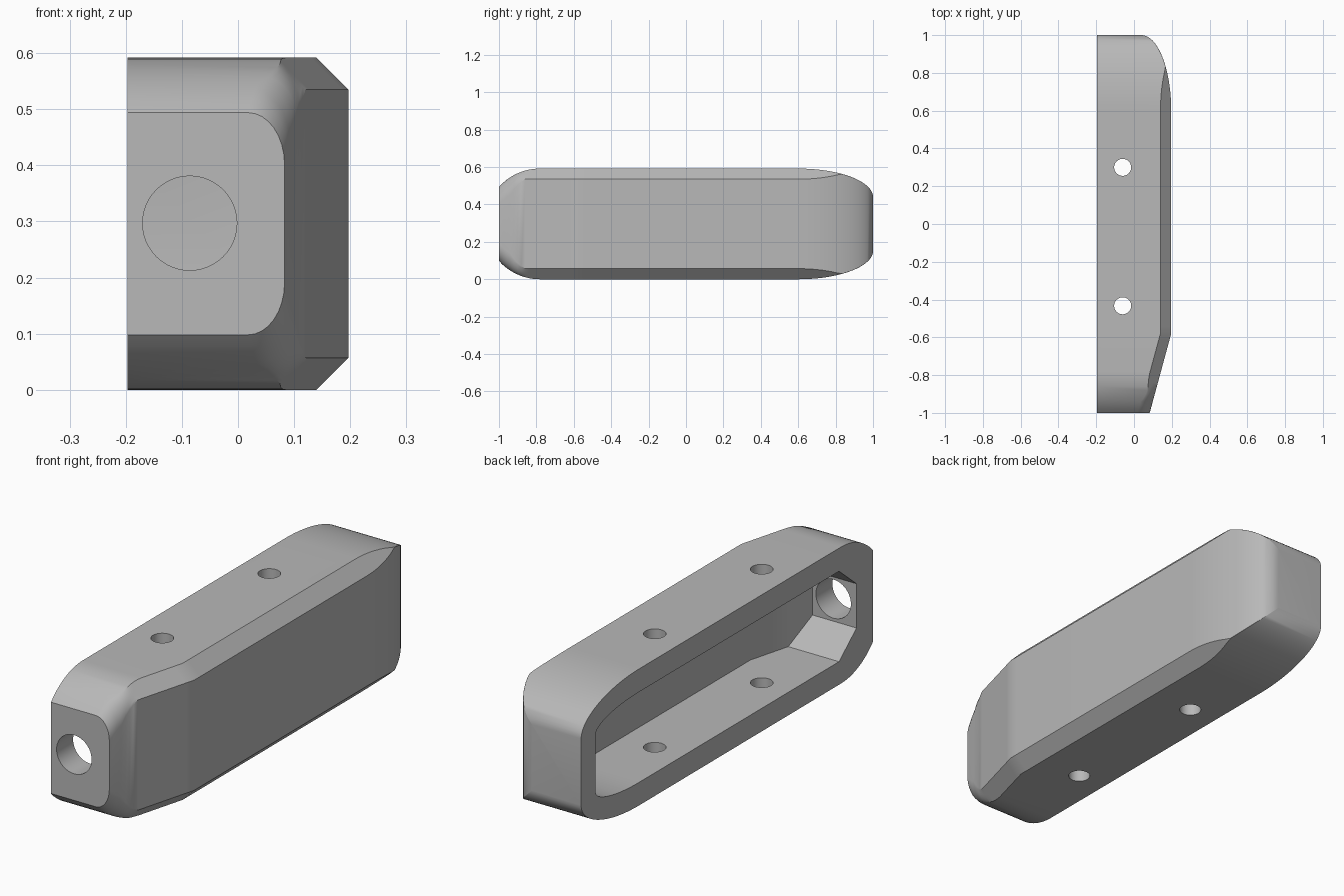
import bpy, bmesh, math

MID = 0.296            # height of the horizontal symmetry plane
OPEN_X = -0.197        # flat open side

if "Cube" in bpy.data.objects:
    bpy.data.objects.remove(bpy.data.objects["Cube"], do_unlink=True)

grey = bpy.data.materials.new("plain grey")
grey.use_nodes = True
grey.diffuse_color = (0.48, 0.48, 0.48, 1)
grey.node_tree.nodes["Principled BSDF"].inputs["Base Color"].default_value = grey.diffuse_color


def clamp(v):
    return max(0.0, min(1.0, v))


def oval(t):
    return math.sqrt(max(0.0, 1 - t * t))


# Shell outline: outer side position and half height along the length
def outer(y):
    if y < -0.58:
        x = 0.197 - 0.114 * (-0.58 - y) / 0.42
    elif y > 0.6:
        x = 0.04 + 0.157 * oval((y - 0.6) / 0.4)
    else:
        x = 0.197
    h = MID
    if y < -0.78:
        h -= 0.296 * (1 - oval((-0.78 - y) / 0.296))
    elif y > 0.6:
        h = 0.144 + 0.152 * oval((y - 0.6) / 0.4)
    return x, h


# Upper corner of the shell: a chamfer that turns into a rounding at the front
def shell_corner(y):
    x, h = outer(y)
    side = x if y > 0 else 0.197
    cut = max(0.0006, 0.057 - (0.197 - side) - (MID - h))
    blend = clamp((-0.86 - y) / 0.08)
    pts = []
    for k in range(9):
        t = k / 8
        a = t * math.pi / 2
        cx, cz = x - cut * t, h - cut * (1 - t)
        rx, rz = x - 0.065 * (1 - math.cos(a)), h - 0.093 * (1 - math.sin(a))
        pts.append((cx + (rx - cx) * blend, cz + (rz - cz) * blend))
    return pts


# Cavity: follows the shell with a constant wall
def cavity_corner(y):
    x, h = 0.097, 0.196
    if y < -0.58:
        x -= 0.27 * (-0.58 - y)
    if y < -0.767:
        h -= 0.1 * (-0.767 - y) / 0.12
    if y > 0.6:
        x = 0.04 + 0.057 * oval((y - 0.6) / 0.3)
        h = 0.126 + 0.07 * oval((y - 0.6) / 0.3)
    return [(x, h)]


def loft(name, stations, corner, left):
    bm = bmesh.new()
    rings = []
    for y in stations:
        top = corner(y)
        half = top + [(left, top[-1][1])]
        ring = [(x, -z) for x, z in reversed(half)] + half
        rings.append([bm.verts.new((x, y, MID + z)) for x, z in ring])
    for a, b in zip(rings, rings[1:]):
        for i in range(len(a)):
            j = (i + 1) % len(a)
            bm.faces.new((a[i], a[j], b[j], b[i]))
    bm.faces.new(rings[0])
    bm.faces.new(rings[-1])
    bmesh.ops.recalc_face_normals(bm, faces=bm.faces)
    mesh = bpy.data.meshes.new(name)
    bm.to_mesh(mesh)
    bm.free()
    obj = bpy.data.objects.new(name, mesh)
    bpy.context.collection.objects.link(obj)
    mesh.materials.append(grey)
    return obj


def drill(name, radius, depth, location, rotation=(0, 0, 0)):
    bpy.ops.mesh.primitive_cylinder_add(vertices=48, radius=radius, depth=depth,
                                        location=location, rotation=rotation)
    obj = bpy.context.object
    obj.name = name
    obj.data.materials.append(grey)
    return obj


def rear_curve(length):
    return [0.6 + length * math.sin(math.pi / 2 * k / 20) for k in range(21)]


# Shell
front = [-1 + 0.02 * k for k in range(12)]
shell = loft("housing_shell", front + [-0.62, -0.58, -0.54] + rear_curve(0.4),
             shell_corner, OPEN_X)

# Cavity and drilled holes
cutters = [loft("cavity_cutter", [-0.887, -0.767, -0.58] + rear_curve(0.3),
                cavity_corner, OPEN_X - 0.1)]
cutters.append(drill("front_hole_cutter", 0.084, 0.3, (-0.086, -0.95, 0.297),
                     (math.pi / 2, 0, 0)))
for y in (0.3, -0.433):
    cutters.append(drill("bolt_hole_cutter", 0.045, 1, (-0.06, y, MID)))

bpy.ops.object.select_all(action='DESELECT')
bpy.context.view_layer.objects.active = shell
shell.select_set(True)
for cutter in cutters:
    cutter.hide_render = True
    mod = shell.modifiers.new("cut", 'BOOLEAN')
    mod.operation = 'DIFFERENCE'
    mod.solver = 'EXACT'
    mod.object = cutter
    bpy.ops.object.modifier_apply(modifier=mod.name)
    bpy.data.objects.remove(cutter, do_unlink=True)

bpy.ops.object.shade_smooth_by_angle(angle=math.radians(28))
